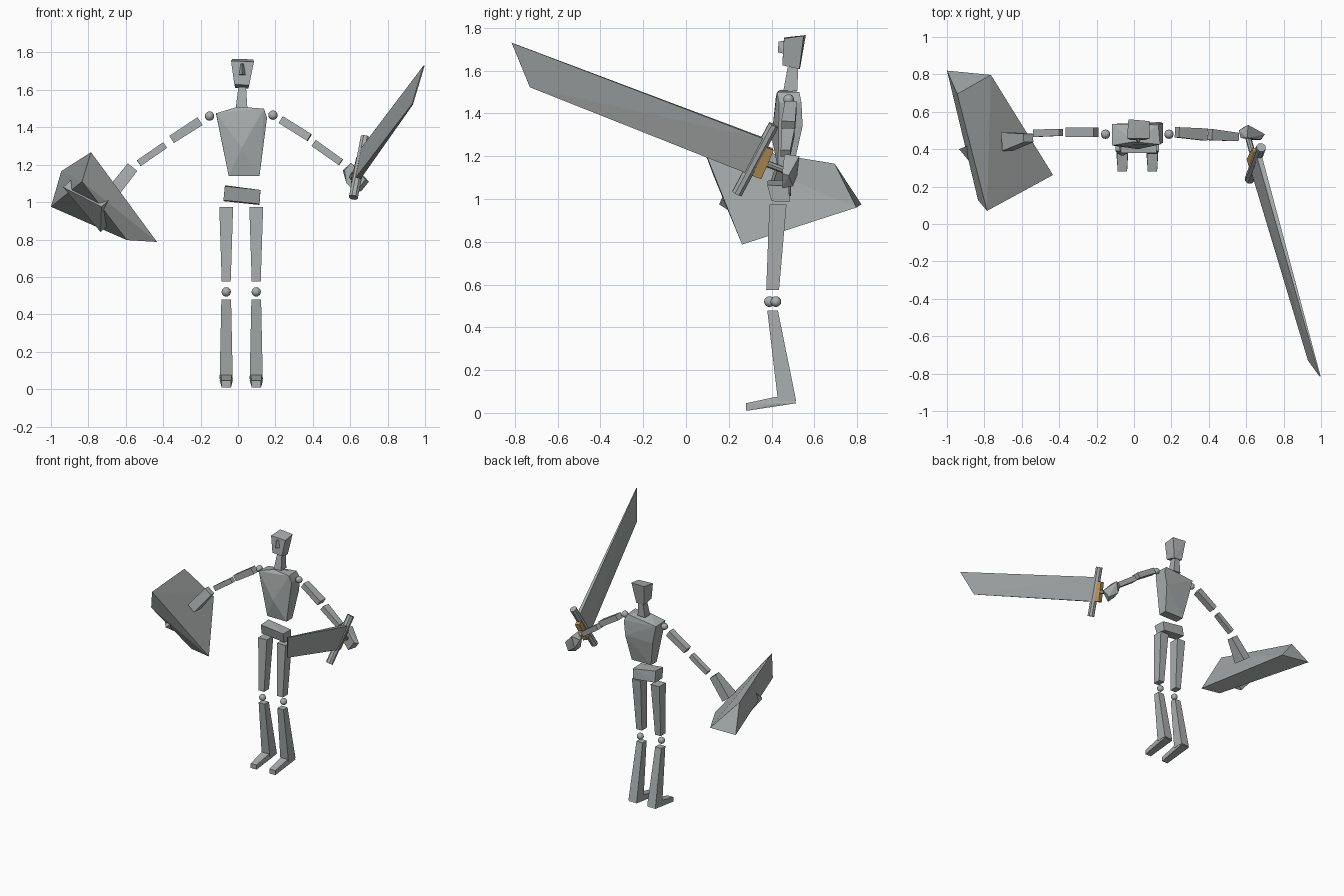
import bpy, bmesh, math
from mathutils import Vector as V

if "Cube" in bpy.data.objects:
    bpy.data.objects.remove(bpy.data.objects["Cube"])


def material(name, rgb):
    m = bpy.data.materials.new(name)
    m.diffuse_color = (*rgb, 1)
    m.use_nodes = True
    m.node_tree.nodes["Principled BSDF"].inputs["Base Color"].default_value = m.diffuse_color
    return m


GREY = material("bone grey", (0.40, 0.42, 0.42))
GOLD = material("brass", (0.55, 0.33, 0.10))


def finish(name, bm, mat):
    bmesh.ops.recalc_face_normals(bm, faces=bm.faces)
    me = bpy.data.meshes.new(name)
    bm.to_mesh(me)
    bm.free()
    me.materials.append(mat)
    ob = bpy.data.objects.new(name, me)
    bpy.context.collection.objects.link(ob)
    return ob


def solid(name, pts, mat=GREY):
    """Faceted convex block around a few corner points."""
    bm = bmesh.new()
    for p in pts:
        bm.verts.new(p)
    out = bmesh.ops.convex_hull(bm, input=bm.verts)
    loose = [v for v in bm.verts if not v.link_faces]
    bmesh.ops.delete(bm, geom=loose, context='VERTS')
    bmesh.ops.dissolve_limit(bm, angle_limit=math.radians(1), verts=bm.verts, edges=bm.edges)
    return finish(name, bm, mat)


def rect(x0, x1, y0, y1, z):
    return [(x, y, z) for x in (x0, x1) for y in (y0, y1)]


def bar(name, a, b, s0, s1, side=(0, 1, 0), mat=GREY):
    """Tapered box from a to b; s0 and s1 are (along side, across) sizes."""
    a, b = V(a), V(b)
    d = (b - a).normalized()
    v = V(side)
    v = (v - d * v.dot(d)).normalized()
    u = d.cross(v)
    pts = [p + v * (s[0] / 2 * i) + u * (s[1] / 2 * j)
           for p, s in ((a, s0), (b, s1)) for i in (-1, 1) for j in (-1, 1)]
    return solid(name, pts, mat)


def rod(name, a, b, r, sides=8):
    a, b = V(a), V(b)
    bm = bmesh.new()
    bmesh.ops.create_cone(bm, cap_ends=True, segments=sides, radius1=r, radius2=r,
                          depth=(b - a).length)
    q = (b - a).to_track_quat('Z', 'Y')
    for v in bm.verts:
        v.co = q @ v.co + (a + b) / 2
    return finish(name, bm, GREY)


def ball(name, c, r=0.025):
    bm = bmesh.new()
    bmesh.ops.create_uvsphere(bm, u_segments=12, v_segments=8, radius=r)
    bmesh.ops.translate(bm, verts=bm.verts, vec=c)
    for f in bm.faces:
        f.smooth = True
    return finish(name, bm, GREY)


# head, nose and neck
solid("head", [(-.037, .458, 1.755), (.085, .458, 1.75), (-.03, .56, 1.766), (.083, .55, 1.763),
               (-.02, .45, 1.63), (.06, .45, 1.625), (-.015, .533, 1.61), (.055, .53, 1.607)])
solid("nose", [(.015, .455, 1.74), (.03, .455, 1.74), (.005, .455, 1.68), (.04, .455, 1.68),
               (.022, .43, 1.685), (.022, .432, 1.735)])
solid("neck", rect(.002, .043, .475, .525, 1.615) + rect(-.012, .05, .455, .52, 1.505))

# torso and pelvis
solid("torso", [(-.117, .42, 1.475), (.139, .425, 1.50), (-.117, .535, 1.47), (.155, .54, 1.45),
                (0, .44, 1.51), (.13, .53, 1.50), (.155, .435, 1.45), (-.085, .53, 1.33),
                (.14, .545, 1.34), (.02, .40, 1.29)] + rect(-.05, .115, .43, .50, 1.14))
solid("pelvis", [(-.07, .38, 1.085), (.12, .38, 1.065), (-.07, .475, 1.09), (.12, .48, 1.06),
                 (-.078, .40, 1.01), (.115, .40, .99), (-.075, .485, 1.005), (.115, .485, .985)])

# legs: thigh, knee, shin and foot
for side, x, yk in (("left", -.063, .39), ("right", .0975, .42)):
    solid(side + "_thigh", rect(x - .037, x + .037, .39, .47, .975)
          + rect(x - .024, x + .024, .375, .435, .575))
    ball(side + "_knee", (x, yk, .52))
    solid(side + "_shin", rect(x - .026, x + .026, .38, .43, .478)
          + rect(x - .035, x + .035, .43, .515, .055))
    solid(side + "_foot", rect(x - .035, x + .035, .43, .515, .045) + rect(x - .03, x + .03, .42, .50, .075)
          + rect(x - .024, x + .026, .28, .285, .01) + rect(x - .024, x + .026, .28, .285, .045))

# arms
ball("left_shoulder", (-.152, .48, 1.46))
ball("right_shoulder", (.187, .48, 1.465))
bar("left_upper_arm", (-.203, .49, 1.433), (-.355, .49, 1.335), (.05, .05), (.05, .045))
bar("left_forearm", (-.39, .49, 1.305), (-.53, .485, 1.208), (.037, .037), (.04, .037))
bar("left_hand", (-.565, .46, 1.185), (-.68, .44, 1.04), (.045, .065), (.10, .07))
bar("right_upper_arm", (.23, .49, 1.44), (.382, .478, 1.345), (.055, .043), (.065, .043))
bar("right_forearm", (.406, .478, 1.315), (.55, .465, 1.213), (.06, .04), (.045, .038))
solid("right_hand", [(.56, .50, 1.17), (.57, .46, 1.17), (.61, .53, 1.20), (.605, .46, 1.21),
                     (.70, .48, 1.11), (.68, .45, 1.12), (.58, .46, 1.10), (.63, .45, 1.05),
                     (.66, .50, 1.06), (.59, .52, 1.11)])

# sword
top, low = V((.68, .41, 1.346)), V((.617, .238, 1.025))
aim = V((.25, -.906, .343)).normalized()
along = (top - low).normalized()
flat = aim.cross(along).normalized()
mid = (top + low) / 2
rod("sword_guard", top, low, .026)
bar("sword_collar", mid - aim * .015, mid - aim * .06, (.15, .035), (.15, .035), along, GOLD)
rod("sword_grip", mid - aim * .05, mid - aim * .20, .016)
blade = []
for p in ((.667, .374, 1.28), (.637, .29, 1.12)):
    blade += [V(p) + flat * .014, V(p) - flat * .014]
for p in ((.995, -.815, 1.73), (.933, -.73, 1.523)):
    blade += [V(p) + flat * .003, V(p) - flat * .003]
solid("sword_blade", blade)

# shield with a raised triangular boss on its outer face
solid("shield", [(-.945, .695, 1.165), (-.786, .07, 1.267), (-.433, .262, .787), (-.765, .797, .96),
                 (-1.0, .82, .975), (-.834, .128, 1.11), (-.594, .28, .797)])
inward = V((.71, .285, .64))
boss = [V((-.935, .40, 1.08)), V((-.73, .155, .975)), V((-.735, .36, .84))]
solid("shield_boss", boss + [p + inward * .08 for p in boss])
